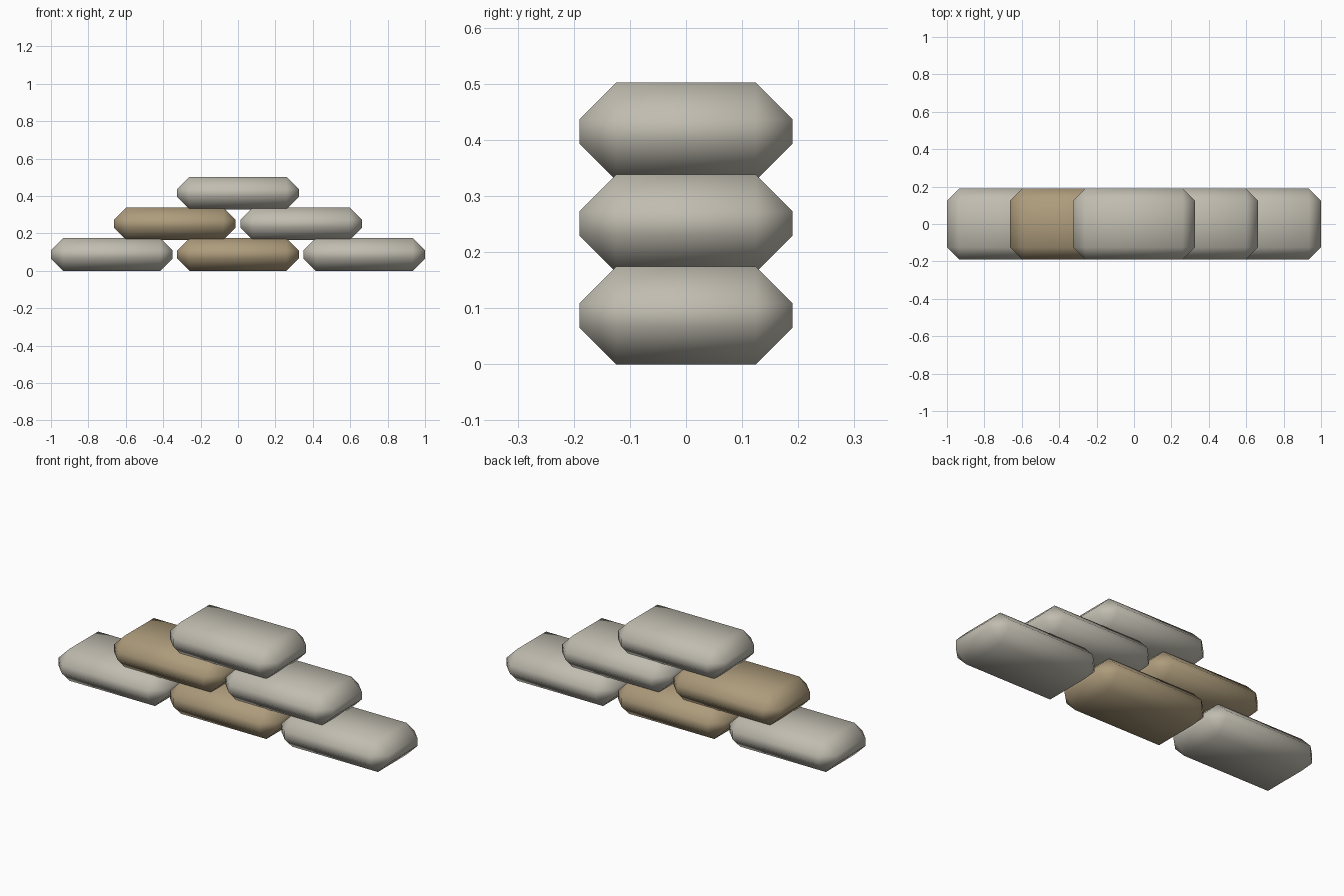
import bpy

cube = bpy.data.objects.get("Cube")
if cube:
    bpy.data.objects.remove(cube, do_unlink=True)

LENGTH, DEPTH, HEIGHT = 0.65, 0.38, 0.174
CHAMFER = 0.0655
STEP_X, STEP_Z = 0.675, 0.164


def material(name, color):
    mat = bpy.data.materials.new(name)
    mat.use_nodes = True
    mat.diffuse_color = color
    mat.node_tree.nodes["Principled BSDF"].inputs["Base Color"].default_value = color
    return mat


grey = material("pale grey cloth", (0.53, 0.505, 0.435, 1))
tan = material("tan cloth", (0.42, 0.33, 0.2, 1))


def sandbag(name, x, z, mat):
    """A smooth-shaded block with every edge chamfered once."""
    bpy.ops.mesh.primitive_cube_add(size=1, location=(x, 0, z))
    bag = bpy.context.object
    bag.name = name
    bag.scale = (LENGTH, DEPTH, HEIGHT)
    bpy.ops.object.transform_apply(location=False, rotation=False, scale=True)
    bag.data.materials.append(mat)
    bevel = bag.modifiers.new("chamfer", 'BEVEL')
    bevel.width = CHAMFER
    bevel.segments = 1
    bevel.limit_method = 'NONE'
    bpy.ops.object.modifier_apply(modifier=bevel.name)
    bpy.ops.object.shade_smooth()


# Pyramid of rows, bottom to top, each listed from -x to +x
rows = {
    "bottom": (grey, tan, grey),
    "middle": (tan, grey),
    "top": (grey,),
}
for level, (row, bags) in enumerate(rows.items()):
    for i, mat in enumerate(bags):
        x = (i - (len(bags) - 1) / 2) * STEP_X
        sandbag(f"{row}_sandbag_{i + 1}", x, HEIGHT / 2 + level * STEP_Z, mat)
